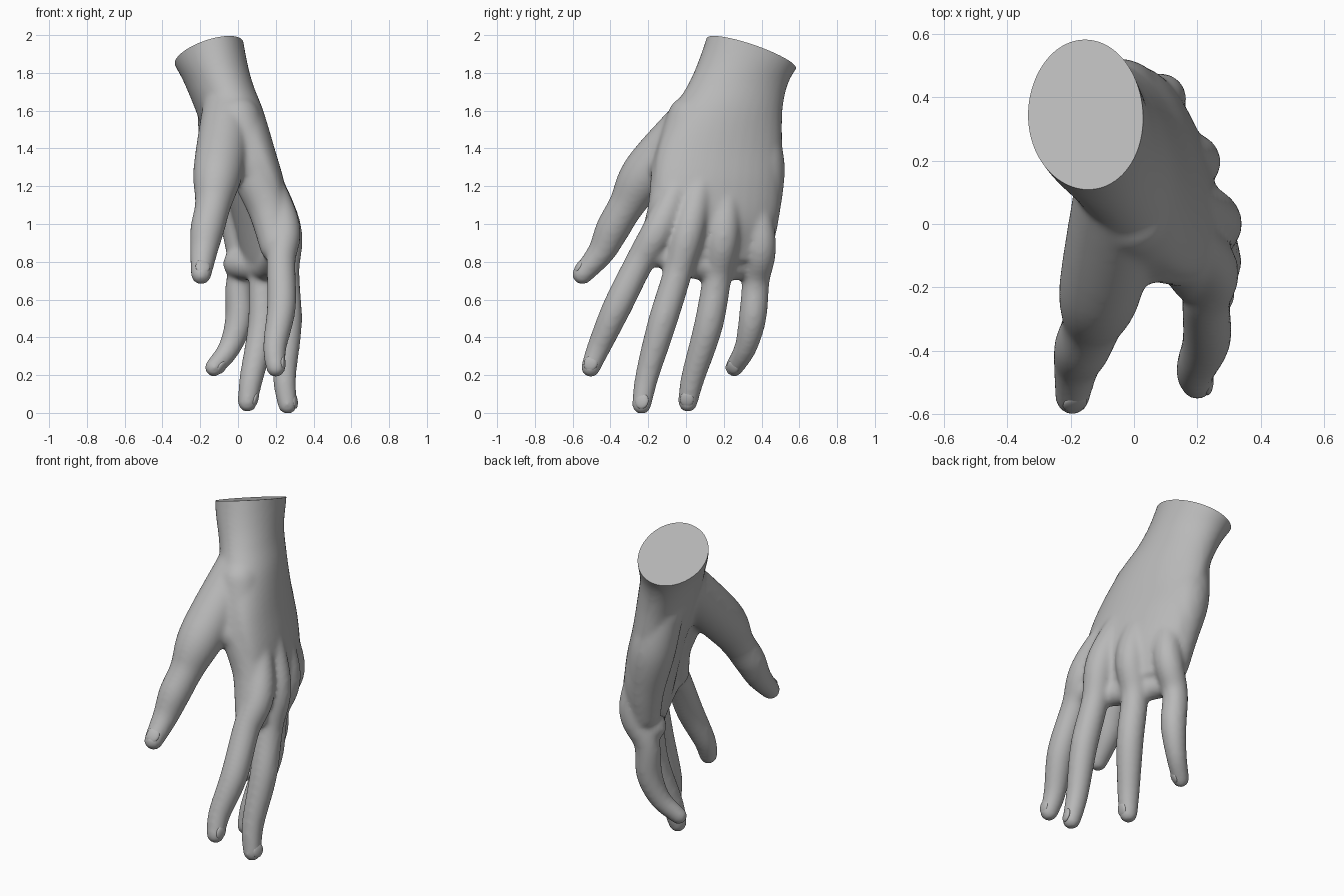
import bpy, bmesh, math
from mathutils import Vector, Matrix
from mathutils.bvhtree import BVHTree

cube = bpy.data.objects.get("Cube")
if cube:
    bpy.data.objects.remove(cube)

GREY = (0.48, 0.48, 0.48, 1)
skin = bpy.data.materials.new("plain_grey")
skin.use_nodes = True
skin.diffuse_color = GREY
skin.node_tree.nodes["Principled BSDF"].inputs["Base Color"].default_value = GREY


def spline(keys, steps=8):
    """Smooth curve through tuples of any length."""
    padded = [keys[0]] + keys + [keys[-1]]
    curve = []
    for p, q, r, s in zip(padded, padded[1:], padded[2:], padded[3:]):
        for i in range(steps):
            t = i / steps
            curve.append([b + t * ((c - a) + t * ((2 * a - 5 * b + 4 * c - d)
                          + t * (3 * b - a - 3 * c + d))) / 2
                          for a, b, c, d in zip(p, q, r, s)])
    return curve + [list(keys[-1])]


def loft(bm, rings, sides=32):
    """Closed skin over rings given as (centre, axis u, axis v)."""
    angles = [2 * math.pi * k / sides for k in range(sides)]
    loops = [[bm.verts.new(centre + u * math.cos(a) + v * math.sin(a)) for a in angles]
             for centre, u, v in rings]
    faces = [bm.faces.new(loops[0]), bm.faces.new(loops[-1])]
    for low, high in zip(loops, loops[1:]):
        for k in range(sides):
            n = (k + 1) % sides
            faces.append(bm.faces.new((low[k], low[n], high[n], high[k])))
    bmesh.ops.recalc_face_normals(bm, faces=faces)


def limb(bm, keys):
    """Round tapered tube with domed ends along (x, y, z, radius) keys."""
    path = [(Vector(p[:3]), p[3]) for p in spline(keys)]
    start = (path[1][0] - path[0][0]).normalized()
    end = (path[-1][0] - path[-2][0]).normalized()
    dome = [math.pi / 2 * k / 6 for k in range(1, 6)]

    def cap(centre, radius, direction):
        return [(centre + direction * radius * math.sin(a), radius * math.cos(a)) for a in dome]

    path = cap(*path[0], -start)[::-1] + path + cap(*path[-1], end)
    u, rings = start.orthogonal(), []
    for i, (centre, radius) in enumerate(path):
        after, before = path[min(i + 1, len(path) - 1)][0], path[max(i - 1, 0)][0]
        along = (after - before).normalized()
        u = (u - along * u.dot(along)).normalized()
        rings.append((centre, u * radius, along.cross(u) * radius))
    loft(bm, rings)


def finish(ob):
    """Link, colour and shade one object."""
    bpy.context.collection.objects.link(ob)
    ob.data.materials.append(skin)
    bpy.ops.object.select_all(action="DESELECT")
    ob.select_set(True)
    bpy.context.view_layer.objects.active = ob
    bpy.ops.object.shade_smooth_by_angle(angle=math.radians(45))


# Forearm and palm sections: x, y, z, half width, half thickness
palm = [(-.2, .435, 2.15, .28, .19), (-.158, .353, 1.9, .28, .19), (-.105, .28, 1.75, .27, .172),
        (-.045, .22, 1.6, .3, .165), (.02, .18, 1.4, .34, .152), (.085, .165, 1.2, .35, .138),
        (.125, .155, 1, .335, .118), (.125, .15, .8, .26, .075)]

# Fingers: knuckle, first bone, middle joint, end joint, tip
fingers = {
    "index": [(.235, -.12, 1.02), (.228, -.245, .8), (.23, -.365, .56), (.195, -.46, .35), (.2, -.505, .24)],
    "middle": [(.242, .025, 1.01), (.248, -.045, .74), (.262, -.125, .48), (.246, -.205, .2), (.262, -.235, .044)],
    "ring": [(.185, .2, .98), (.135, .165, .72), (.128, .118, .46), (.07, .035, .18), (.05, .01, .055)],
    "little": [(.085, .393, .93), (.01, .37, .7), (.005, .352, .5), (-.045, .315, .345), (-.128, .255, .24)],
}
finger_radii = [.05, .086, .077, .077, .063, .052]
hand_root = Vector((-.1, .25, 1.9))

# Thumb and the fleshy pads of the hand, with radius last
thumb = [(-.05, .1, 1.6, .14), (-.105, -.2, 1.28, .132), (-.133, -.315, 1.1, .096),
         (-.163, -.39, .97, .09), (-.182, -.45, .85, .073), (-.195, -.549, .733, .055)]
heel_pad = [(-.1, .365, 1.54, .115), (-.05, .395, 1.3, .128), (.0, .39, 1.05, .105), (.02, .37, .88, .088)]
thumb_web = [(-.05, -.1, 1.35, .1), (.12, -.09, 1.24, .09)]
index_side = [(.0, .02, 1.56, .12), (.07, -.06, 1.3, .118), (.16, -.095, 1.08, .108), (.2, -.17, .88, .085)]
finger_webs = [(.215, -.14, .84, .07), (.16, .05, .78, .072), (.09, .2, .77, .072), (.0, .33, .79, .08)]

bm = bmesh.new()
wide, thin = Vector((-.28, .96, 0)), Vector((.96, .28, 0))
loft(bm, [(Vector(p[:3]), wide * p[3], thin * p[4]) for p in spline(palm)])
digits = {"thumb": thumb}
for name, joints in fingers.items():
    root = Vector(joints[0]).lerp(hand_root, .5)
    scale = .95 if name == "little" else 1
    digits[name] = [(*p, r * scale) for p, r in zip([root] + joints, finger_radii)]
for keys in [*digits.values(), heel_pad, thumb_web, index_side, finger_webs]:
    limb(bm, keys)
parts_mesh = bpy.data.meshes.new("hand")
bm.to_mesh(parts_mesh)
bm.free()
hand = bpy.data.objects.new("hand", parts_mesh)

# Fuse the parts into one soft skin
fuse = hand.modifiers.new("fuse", "REMESH")
fuse.mode = "VOXEL"
fuse.voxel_size = .013
soften = hand.modifiers.new("soften", "SMOOTH")
soften.factor = .5
soften.iterations = 14
finish(hand)
bpy.context.view_layer.update()
fused = hand.evaluated_get(bpy.context.evaluated_depsgraph_get())
bm = bmesh.new()
bm.from_mesh(fused.to_mesh())
fused.to_mesh_clear()
hand.modifiers.clear()

# Slanted flat cut through the forearm
cut = bmesh.ops.bisect_plane(bm, geom=bm.verts[:] + bm.edges[:] + bm.faces[:],
                             plane_co=(-.155, .35, 1.9), clear_outer=True,
                             plane_no=Vector((-.28, .32, 1)).normalized())
rim = [e for e in cut["geom_cut"] if isinstance(e, bmesh.types.BMEdge)]
bmesh.ops.edgeloop_fill(bm, edges=rim)
bmesh.ops.recalc_face_normals(bm, faces=bm.faces[:])
bm.to_mesh(parts_mesh)
surface = BVHTree.FromBMesh(bm)
bm.free()
bpy.ops.object.shade_smooth_by_angle(angle=math.radians(45))

# Nails: shallow domes resting on the back of each tip
for name, keys in digits.items():
    tip, joint, size = Vector(keys[-1][:3]), Vector(keys[-2][:3]), keys[-1][3]
    back = Vector((.15, -.8, .5)) if name == "thumb" else Vector((1, -.15, .1))
    along = (tip - joint).normalized()
    back = (back - along * back.dot(along)).normalized()
    spot, normal, _, _ = surface.find_nearest(tip - along * size * .3 + back * .08)
    along = (along - normal * along.dot(normal)).normalized()
    turn = Matrix((normal.cross(along), along, normal)).transposed().to_4x4()
    turn = turn @ Matrix.Diagonal((size * -.7, size * -.8, .014, 1))
    nail_bm = bmesh.new()
    bmesh.ops.create_uvsphere(nail_bm, u_segments=24, v_segments=12, radius=1,
                              matrix=Matrix.Translation(spot - normal * .011) @ turn)
    bmesh.ops.recalc_face_normals(nail_bm, faces=nail_bm.faces[:])
    nail_mesh = bpy.data.meshes.new(name + "_nail")
    nail_bm.to_mesh(nail_mesh)
    nail_bm.free()
    finish(bpy.data.objects.new(name + "_nail", nail_mesh))
